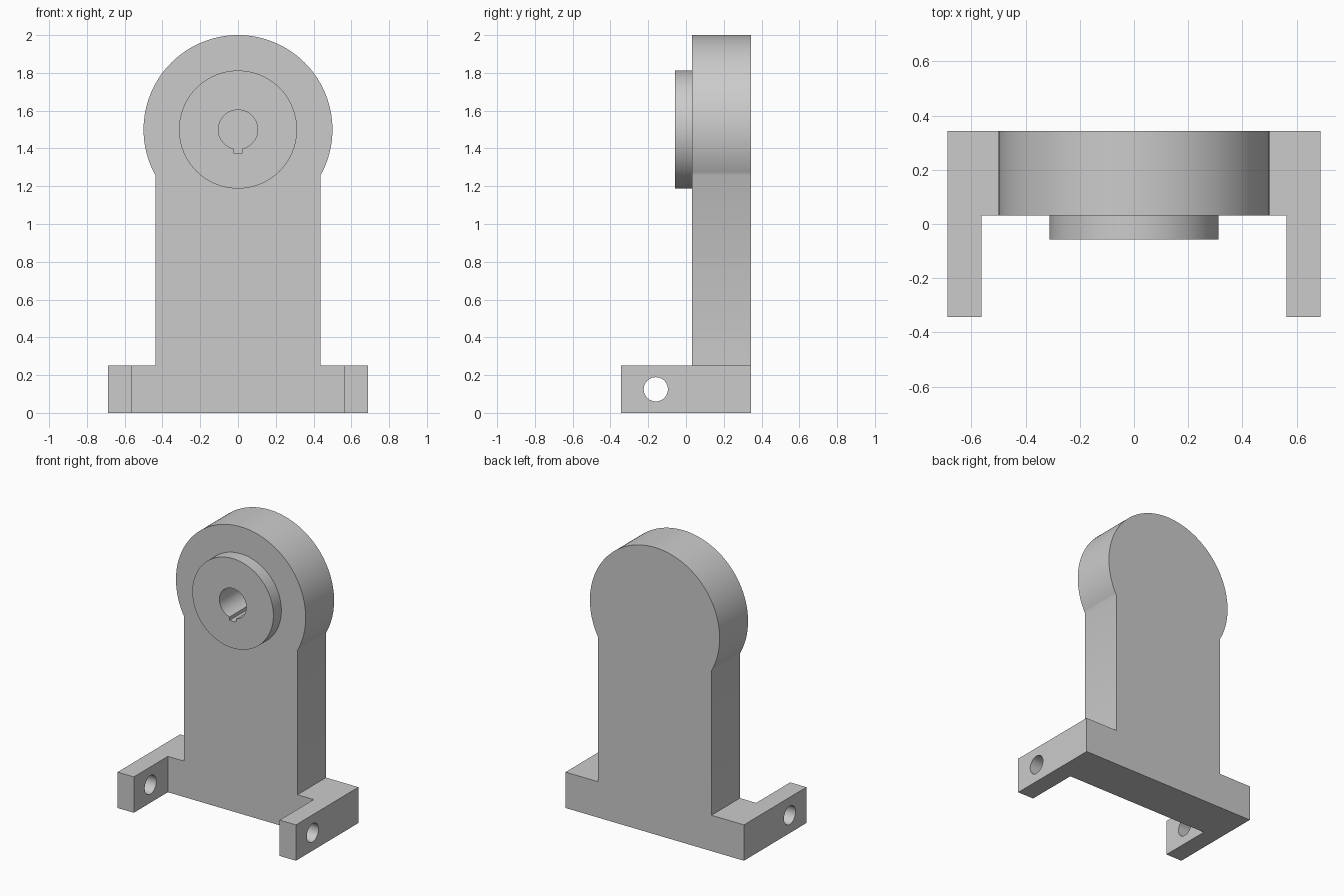
import bpy, bmesh
from math import sin, cos, pi, asin, radians
from mathutils import Vector

cube = bpy.data.objects.get("Cube")
if cube:
    bpy.data.objects.remove(cube, do_unlink=True)

grey = bpy.data.materials.new("plain grey")
grey.use_nodes = True
colour = (0.6, 0.6, 0.6, 1)
grey.diffuse_color = colour
grey.node_tree.nodes["Principled BSDF"].inputs["Base Color"].default_value = colour

AXIS_Z = 1.5                 # height of the bearing axis
FRONT, BACK = 0.031, 0.344   # faces of the upright
BASE_H, BASE_W = 0.25, 0.6875
SEGS = 96


def prism(name, points, direction):
    """Extrude a closed outline along a direction."""
    bm = bmesh.new()
    face = bm.faces.new([bm.verts.new(p) for p in points])
    new = bmesh.ops.extrude_face_region(bm, geom=[face])["geom"]
    bmesh.ops.translate(bm, vec=Vector(direction),
                        verts=[v for v in new if isinstance(v, bmesh.types.BMVert)])
    bmesh.ops.recalc_face_normals(bm, faces=bm.faces)
    mesh = bpy.data.meshes.new(name)
    bm.to_mesh(mesh)
    bm.free()
    mesh.materials.append(grey)
    obj = bpy.data.objects.new(name, mesh)
    bpy.context.collection.objects.link(obj)
    return obj


def arc(radius, start, end, n):
    """Points on an arc, as pairs."""
    return [(radius * cos(start + (end - start) * i / n),
             radius * sin(start + (end - start) * i / n)) for i in range(n + 1)]


def activate(obj):
    bpy.ops.object.select_all(action='DESELECT')
    obj.select_set(True)
    bpy.context.view_layer.objects.active = obj


def cut(obj, cutter):
    mod = obj.modifiers.new("cut", 'BOOLEAN')
    mod.operation, mod.solver, mod.object = 'DIFFERENCE', 'EXACT', cutter
    activate(obj)
    bpy.ops.object.modifier_apply(modifier=mod.name)


# U-shaped base with two forward arms
inner = 0.5625
half = [(inner, FRONT), (inner, -BACK), (BASE_W, -BACK), (BASE_W, BACK)]
outline = half + [(-x, y) for x, y in reversed(half)]
base = prism("base", [(x, y, 0) for x, y in outline], (0, 0, BASE_H))

# Upright with a round head
col, head = 0.4375, 0.5
a = -asin((head**2 - col**2) ** 0.5 / head)
outline = [(-col, BASE_H), (col, BASE_H)]
outline += [(x, z + AXIS_Z) for x, z in arc(head, a, pi - a, SEGS)]
upright = prism("upright", [(x, FRONT, z) for x, z in outline], (0, BACK - FRONT, 0))

# Raised boss on the front
boss = prism("boss", [(x, -0.057, z + AXIS_Z) for x, z in arc(0.3125, 0, 2 * pi, SEGS)[:-1]],
             (0, FRONT + 0.057, 0))

# Blind bore with a keyway at the bottom
bore_r, key = 0.104, 0.025
k = asin(key / bore_r)
outline = arc(bore_r, -pi / 2 + k, 1.5 * pi - k, SEGS // 2) + [(-key, -0.125), (key, -0.125)]
bore = prism("bore_cutter", [(x, -0.2, z + AXIS_Z) for x, z in outline], (0, 0.45, 0))
cut(boss, bore)
cut(upright, bore)

# Pin holes through both arms
pin = prism("pin_cutter", [(-1, y - 0.16, z + BASE_H / 2) for y, z in arc(0.064, 0, 2 * pi, 48)[:-1]],
            (2, 0, 0))
cut(base, pin)

for cutter in (bore, pin):
    bpy.data.objects.remove(cutter, do_unlink=True)

for obj in (base, upright, boss):
    activate(obj)
    bpy.ops.object.shade_smooth_by_angle(angle=radians(30))
